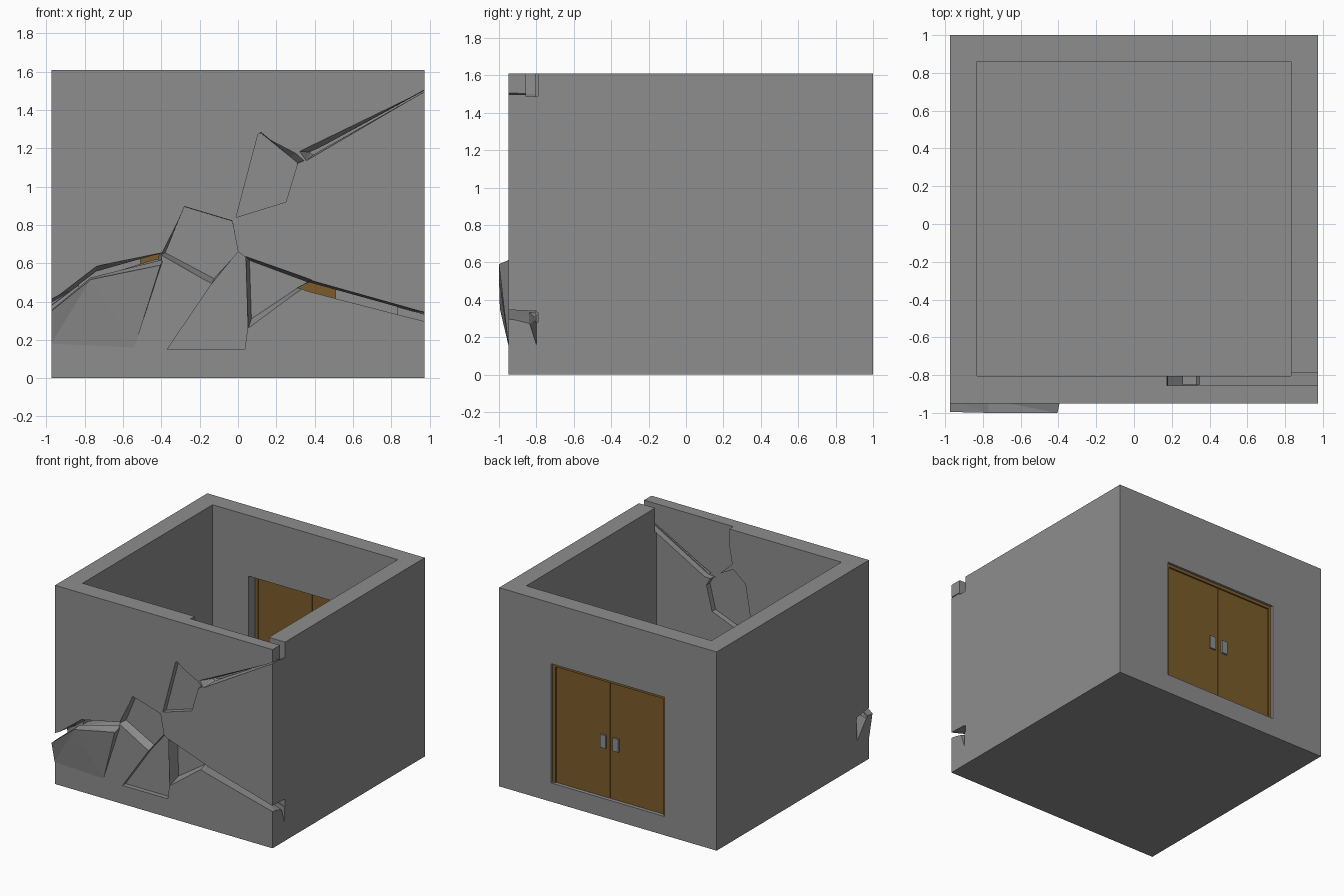
import bpy, bmesh

if "Cube" in bpy.data.objects:
    bpy.data.objects.remove(bpy.data.objects["Cube"], do_unlink=True)


def material(name, color):
    m = bpy.data.materials.new(name)
    m.use_nodes = True
    m.diffuse_color = (*color, 1)
    m.node_tree.nodes["Principled BSDF"].inputs["Base Color"].default_value = (*color, 1)
    return m


stone = material("grey stone", (0.27, 0.27, 0.27))
wood = material("brown wood", (0.2, 0.108, 0.024))
metal = material("handle grey", (0.27, 0.28, 0.29))


def loft(name, ring_a, ring_b, mat=stone):
    """Closed solid between two rings with the same number of points."""
    bm = bmesh.new()
    a = [bm.verts.new(p) for p in ring_a]
    b = [bm.verts.new(p) for p in ring_b]
    n = len(a)
    for i in range(n):
        j = (i + 1) % n
        bm.faces.new((a[i], a[j], b[j], b[i]))
    bm.faces.new(a[::-1])
    bm.faces.new(b)
    bmesh.ops.triangulate(bm, faces=bm.faces)
    if bm.calc_volume(signed=True) < 0:
        bmesh.ops.reverse_faces(bm, faces=bm.faces)
    # Merge flat triangles back into clean faces
    bmesh.ops.dissolve_limit(bm, angle_limit=0.001, verts=bm.verts, edges=bm.edges)
    mesh = bpy.data.meshes.new(name)
    bm.to_mesh(mesh)
    bm.free()
    mesh.materials.append(mat)
    obj = bpy.data.objects.new(name, mesh)
    bpy.context.scene.collection.objects.link(obj)
    return obj


def box(name, x0, x1, y0, y1, z0, z1, mat=stone):
    ring = [(x0, y0), (x1, y0), (x1, y1), (x0, y1)]
    return loft(name, [(x, y, z0) for x, y in ring], [(x, y, z1) for x, y in ring], mat)


def slab(name, front, y0, y1, back=None):
    """Solid with an x-z outline at y0, tapering to another at y1."""
    return loft(name, [(x, y0, z) for x, z in front],
                [(x, y1, z) for x, z in (back or front)])


def volume(mesh):
    bm = bmesh.new()
    bm.from_mesh(mesh)
    v = bm.calc_volume(signed=True)
    bm.free()
    return v


def cut(target, cutter):
    """Subtract the cutter; if a solver loses the body, use the next one."""
    least = volume(target.data) - volume(cutter.data) - 0.01
    for solver in ("MANIFOLD", "EXACT", "FLOAT"):
        mod = target.modifiers.new("cut", "BOOLEAN")
        mod.operation = "DIFFERENCE"
        mod.solver = solver
        mod.object = cutter
        graph = bpy.context.evaluated_depsgraph_get()
        graph.update()
        result = bpy.data.meshes.new_from_object(target.evaluated_get(graph))
        target.modifiers.remove(mod)
        if least < volume(result) < volume(target.data) - 1e-6:
            target.data = result
            break
    bpy.data.objects.remove(cutter, do_unlink=True)


# Open-topped room with a floor and a doorway at the back
W, H, FRONT, INNER, OUT = 0.975, 1.61, -0.95, -0.805, -0.97
DW, D0, D1 = 0.508, 0.152, 1.118
walls = box("stone_walls", -W, W, FRONT, 1, 0, H)
cut(walls, box("room", -0.83, 0.83, INNER, 0.86, 0.15, 2))
cut(walls, box("doorway", -DW, DW, 0.8, 1.1, D0, D1))

# Sunken chunks on the front
cut(walls, slab("upper_chunk",
                [(-0.01, 0.84), (0.105, 1.275), (0.12, 1.285), (0.31, 1.185), (0.36, 1.14),
                 (0.31, 1.12), (0.25, 0.92)], OUT, -0.905,
                [(-0.01, 0.84), (0.105, 1.275), (0.12, 1.28), (0.28, 1.15), (0.31, 1.125),
                 (0.308, 1.11), (0.25, 0.92)]))
cut(walls, slab("middle_chunk",
                [(-0.41, 0.64), (-0.28, 0.897), (-0.03, 0.822), (0, 0.66), (-0.14, 0.485)],
                OUT, -0.89,
                [(-0.38, 0.655), (-0.28, 0.895), (-0.03, 0.82), (0, 0.66), (-0.125, 0.52)]))
cut(walls, slab("lower_chunk",
                [(-0.37, 0.15), (0.035, 0.15), (0.05, 0.26), (0.04, 0.63), (0, 0.66),
                 (-0.14, 0.488)], OUT, -0.912))

# Lower right crack: sunken corner, through gap and widening at the side
cut(walls, slab("right_pocket",
                [(0.035, 0.64), (0.39, 0.515), (0.34, 0.465), (0.05, 0.25)], OUT, -0.86,
                [(0.06, 0.615), (0.37, 0.5), (0.31, 0.47), (0.07, 0.31)]))
cut(walls, slab("right_gap",
                [(0.31, 0.475), (0.37, 0.515), (1, 0.338), (1, 0.292), (0.83, 0.335),
                 (0.36, 0.457)], OUT, -0.79,
                [(0.31, 0.47), (0.37, 0.5), (1, 0.325), (1, 0.27), (0.83, 0.32), (0.36, 0.44)]))
cut(walls, loft("right_notch",
                [(1, -0.97, 0.298), (1, -0.84, 0.265), (1, -0.8, 0.14), (1, -0.8, 0.335),
                 (1, -0.97, 0.342)],
                [(0.8, -0.97, 0.345), (0.8, -0.84, 0.335), (0.8, -0.8, 0.3), (0.8, -0.8, 0.37),
                 (0.8, -0.97, 0.37)]))

# Upper right crack, with the hollow behind it
cut(walls, slab("upper_hollow",
                [(0.17, 1.7), (0.18, 1.5), (0.15, 1.33), (0.33, 1.16), (0.4, 1.165),
                 (1, 1.5), (1, 1.7)], -0.856, -0.79))
cut(walls, slab("inner_chunk",
                [(0.14, 1.29), (0.33, 1.19), (0.38, 1.1), (0.33, 0.9), (0.1, 0.81),
                 (-0.03, 0.84), (0.03, 1.2)], -0.85, -0.79))
cut(walls, slab("upper_gap",
                [(0.31, 1.185), (1, 1.52), (1, 1.51), (0.35, 1.13)], OUT, -0.84,
                [(0.385, 1.18), (1, 1.516), (1, 1.512), (0.4, 1.172)]))

# Left crack above the leaning slab
cut(walls, slab("left_gap",
                [(-1, 0.385), (-0.74, 0.585), (-0.395, 0.655), (-0.4, 0.6), (-0.77, 0.515),
                 (-1, 0.32)], -0.96, -0.79,
                [(-1, 0.36), (-0.74, 0.555), (-0.41, 0.648), (-0.42, 0.625), (-0.77, 0.51),
                 (-1, 0.32)]))
cut(walls, loft("left_notch",
                [(-1, -0.97, 0.36), (-1, -0.8, 0.16), (-1, -0.8, 0.38), (-1, -0.97, 0.4)],
                [(-0.85, -0.97, 0.47), (-0.85, -0.8, 0.42), (-0.85, -0.8, 0.47),
                 (-0.85, -0.97, 0.48)]))
loft("leaning_slab",
     [(-W, -0.955, 0.18), (-0.54, -0.95, 0.16), (-0.405, -1, 0.59), (-0.77, -1, 0.515),
      (-W, -0.995, 0.35)],
     [(-W, -0.93, 0.18), (-0.54, -0.93, 0.16), (-0.39, -0.93, 0.62), (-0.77, -0.93, 0.525),
      (-W, -0.93, 0.355)])

# Double door: frame, two leaves and their handles
F = 0.025
for side, name in ((-1, "right"), (1, "left")):
    def span(a, b):
        return sorted((side * a, side * b))
    box(name + "_door_post", *span(DW - F, DW), 0.945, 0.982, D0, D1, wood)
    box(name + "_door_leaf", *span(0.001, DW - F), 0.952, 0.97, D0, D1 - F, wood)
    box(name + "_door_handle", *span(0.032, 0.082), 0.937, 0.985, 0.55, 0.655, metal)
box("door_lintel", -DW + F, DW - F, 0.945, 0.982, D1 - F, D1, wood)
